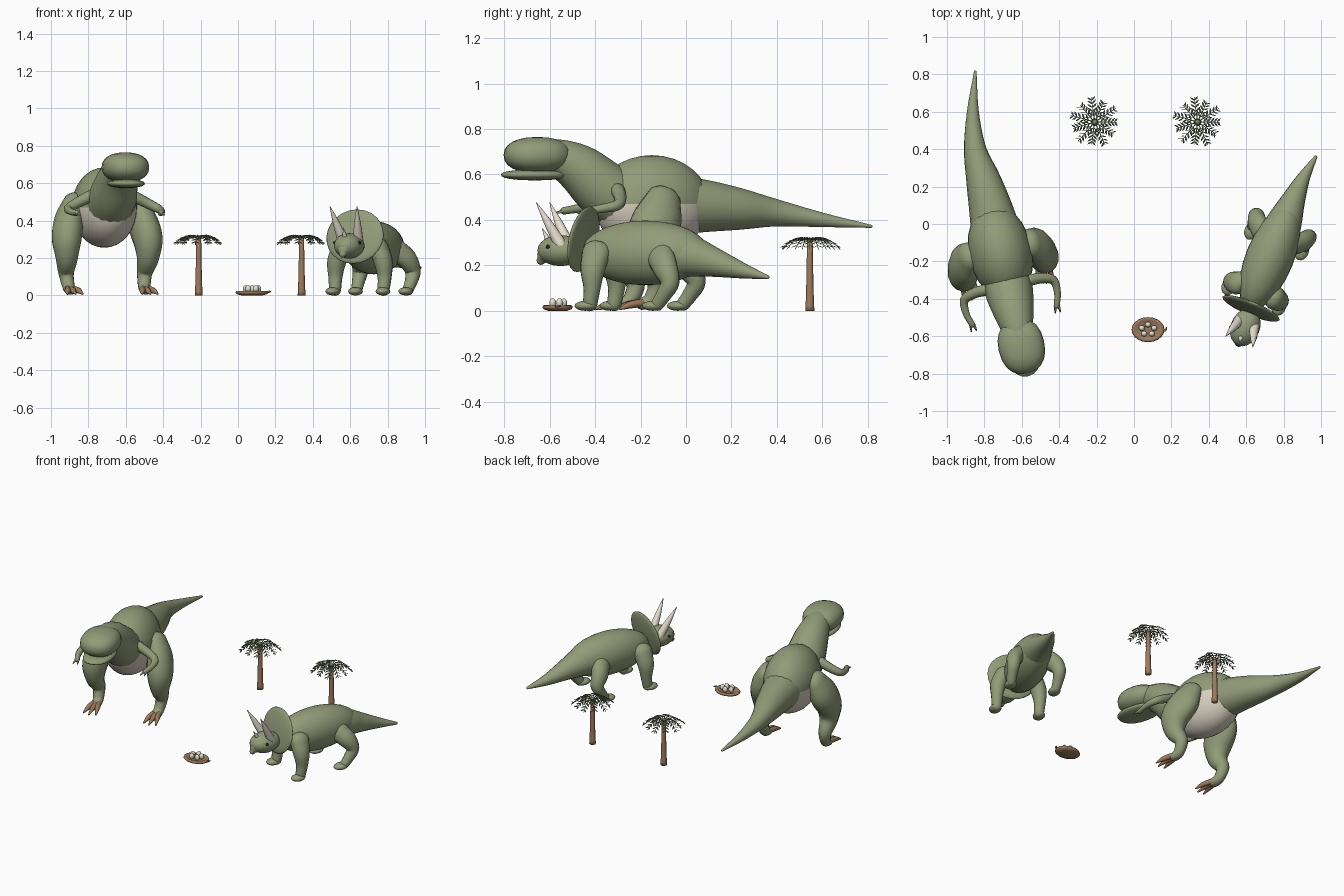
import bpy, bmesh, math
from math import sin, cos, pi, radians
from mathutils import Vector, Matrix

if "Cube" in bpy.data.objects:
    bpy.data.objects.remove(bpy.data.objects["Cube"])


def mat(name, c):
    m = bpy.data.materials.new(name)
    m.diffuse_color = (*c, 1)
    m.use_nodes = True
    m.node_tree.nodes["Principled BSDF"].inputs["Base Color"].default_value = m.diffuse_color
    return m


HIDE = mat("hide", (.29, .33, .19))
BELLY = mat("belly", (.68, .62, .52))
BONE = mat("bone", (.80, .75, .63))
BROWN = mat("brown", (.34, .20, .11))
LEAF = mat("leaf", (.20, .25, .13))
DARK = mat("dark", (.02, .02, .02))
FRAME = Matrix()          # placement of the group being built


def finish(name, bm, material):
    bmesh.ops.recalc_face_normals(bm, faces=bm.faces)
    me = bpy.data.meshes.new(name)
    bm.to_mesh(me)
    bm.free()
    me.transform(FRAME)
    me.materials.append(material)
    ob = bpy.data.objects.new(name, me)
    bpy.context.collection.objects.link(ob)
    for p in me.polygons:
        p.use_smooth = True
    return ob


def ball(name, c, s, material, tilt=0, seg=20, rings=12, bm=None, power=1):
    """Ellipsoid; power below 1 makes it boxier."""
    own = bm is None
    bm = bm or bmesh.new()
    vs = bmesh.ops.create_uvsphere(bm, u_segments=seg, v_segments=rings, radius=1)["verts"]
    for v in vs:
        v.co = [math.copysign(abs(q) ** power, q) if abs(q) > 1e-5 else 0 for q in v.co]
    M = Matrix.Translation(c) @ Matrix.Rotation(tilt, 4, 'X') @ Matrix.Diagonal((*s, 1))
    bmesh.ops.transform(bm, matrix=M, verts=vs)
    return finish(name, bm, material) if own else None


def sweep(bm, pts, n=14, sub=4, cap=True):
    """Swept tube: points are (x, y, z, radius[, second radius])."""
    P = [Vector((*p, p[3]) if len(p) == 4 else p) for p in pts]
    if len(P) > 2:
        Q = [P[0] * 2 - P[1]] + P + [P[-1] * 2 - P[-2]]
        S = []
        for i in range(1, len(Q) - 2):
            a, b, c, d = Q[i - 1:i + 3]
            for k in range(sub):
                t = k / sub
                S.append(.5 * (2 * b + (c - a) * t + (2 * a - 5 * b + 4 * c - d) * t * t
                               + (3 * b - a - 3 * c + d) * t ** 3))
        P = S + [P[-1]]
    C = [Vector(p[:3]) for p in P]
    T = [(C[min(i + 1, len(C) - 1)] - C[max(i - 1, 0)]).normalized() for i in range(len(C))]
    rows = [(C[i], T[i], P[i][3], P[i][4]) for i in range(len(C))]
    if cap:                                   # rounded ends
        for end in (0, -1):
            c, t, w, h = rows[end]
            s = -1 if end == 0 else 1
            ext = [(c + t * s * min(w, h) * sin(a), t, w * cos(a), h * cos(a))
                   for a in (.5, 1.0, 1.45)]
            rows = ext[::-1] + rows if end == 0 else rows + ext
    t0 = rows[0][1]
    side = Vector((1, 0, 0)) if abs(t0.x) < .9 else Vector((0, 0, 1))
    loops = []
    for c, t, w, h in rows:
        side = (side - t * side.dot(t)).normalized()
        up = t.cross(side)
        loops.append([bm.verts.new(c + side * w * cos(2 * pi * k / n) + up * h * sin(2 * pi * k / n))
                      for k in range(n)])
    for a, b in zip(loops, loops[1:]):
        for k in range(n):
            bm.faces.new((a[k], a[(k + 1) % n], b[(k + 1) % n], b[k]))
    bm.faces.new(loops[0])
    bm.faces.new(loops[-1])


def tube(name, pts, material=HIDE, **kw):
    bm = bmesh.new()
    sweep(bm, pts, **kw)
    return finish(name, bm, material)


def flip(s, pts):
    return [(p[0] * s, *p[1:]) for p in pts]


# ---- two-legged hunter ----
FRAME = Matrix.Translation((-.71, -.17, 0)) @ Matrix.Rotation(radians(12.6), 4, 'Z')
body = ball("hunter_body", (0, .02, .47), (.17, .26, .215), HIDE, seg=24, rings=16)
body.data.materials.append(BELLY)
for p in body.data.polygons:
    if p.center.z < .45 and p.normal.z < -.08:
        p.material_index = 1
tube("hunter_neck", [(0, -.10, .47, .13), (0, -.20, .535, .128), (0, -.30, .62, .11),
                     (0, -.39, .667, .088), (0, -.48, .685, .07)], n=18)
tube("hunter_tail", [(0, .08, .47, .14), (0, .27, .46, .115), (-.005, .42, .447, .092),
                     (-.012, .587, .43, .06), (.02, .784, .40, .032), (.079, .99, .372, .007)], n=18)
ball("hunter_head", (0, -.495, .685), (.124, .15, .08), HIDE, power=.88)
ball("hunter_jaw", (0, -.508, .598), (.096, .152, .024), HIDE, power=.9)
for s, side in ((-1, "left"), (1, "right")):
    tube(f"hunter_leg_{side}", flip(s, [
        (.168, .035, .49, .058, .08), (.20, .0, .40, .078, .11), (.222, -.05, .30, .08, .098),
        (.222, -.05, .20, .06, .065), (.215, -.005, .12, .042, .043), (.208, -.03, .05, .034, .034),
        (.205, -.07, .03, .034, .026)]))
    for k in (-1, 0, 1):
        x = .205 * s
        tube(f"hunter_toe_{side}", [(x + .015 * k, -.07, .035, .018), (x + .03 * k, -.13, .026, .016),
                                    (x + .042 * k, -.195 + .015 * abs(k), .008, .005)], BROWN, n=8)
    tube(f"hunter_arm_{side}", flip(s, [
        (.12, -.16, .53, .032), (.19, -.165, .495, .028), (.245, -.19, .465, .024),
        (.25, -.26, .45, .019), (.232, -.325, .44, .016)]), n=10)
    for k in (-1, 1):
        tube(f"hunter_finger_{side}", flip(s, [(.232 + .008 * k, -.325, .44, .009),
             (.23 + .014 * k, -.36, .43, .004)]), n=6)

# ---- horned grazer ----
FRAME = Matrix.Translation((.73, -.17, 0)) @ Matrix.Rotation(radians(-22.3), 4, 'Z')
ball("grazer_body", (0, -.01, .255), (.128, .30, .142), HIDE, seg=24, rings=16)
tube("grazer_tail", [(0, .10, .255, .11), (0, .21, .24, .092), (0, .32, .213, .065),
                     (.005, .45, .178, .036), (.023, .58, .148, .009)], n=16)
ball("grazer_frill", (.01, -.30, .315), (.165, .022, .148), HIDE, tilt=radians(-12), seg=24)
ball("grazer_head", (.02, -.405, .265), (.078, .105, .068), HIDE)
tube("grazer_beak", [(.02, -.44, .255, .052), (.02, -.48, .24, .038), (.02, -.497, .222, .02)], n=12)
tube("nose_horn", [(.02, -.455, .295, .018), (.02, -.49, .36, .002)], BONE, n=10)
for s, side in ((-1, "left"), (1, "right")):
    tube(f"brow_horn_{side}", [(.02 + .042 * s, -.38, .28, .029), (.02 + .06 * s, -.435, .38, .019),
                               (.02 + .078 * s, -.487, .475, .002)], BONE, n=12)
    ball(f"grazer_eye_{side}", (.02 + .072 * s, -.435, .282), (.009,) * 3, DARK, seg=10, rings=6)
    tube(f"front_leg_{side}", flip(s, [(.105, -.20, .26, .05, .065), (.135, -.205, .18, .05, .055),
         (.142, -.205, .10, .038, .038), (.14, -.215, .03, .032, .032)]))
    tube(f"back_leg_{side}", flip(s, [(.09, .10, .24, .05, .065), (.135, .14, .19, .05, .058),
         (.152, .17, .125, .042, .042), (.152, .14, .07, .034, .034), (.148, .11, .03, .03, .03)]))
    for y, part in ((-.235, "front"), (.085, "back")):
        ball(f"{part}_foot_{side}", (.145 * s, y, .022), (.038, .05, .022), HIDE, seg=14, rings=8)

# ---- palms ----
for px in (-.21, .34):
    FRAME = Matrix.Translation((px, .545, 0))
    tube("palm_trunk", [(0, 0, 0, .021), (0, 0, .1, .017), (0, 0, .31, .013)], BROWN, n=10, cap=False)
    bm = bmesh.new()
    ball("", (0, 0, .31), (.016, .016, .012), LEAF, seg=10, rings=6, bm=bm)
    N = 11
    for i in range(N):
        a = 2 * pi * i / N
        out, across = Vector((cos(a), sin(a), 0)), Vector((-sin(a), cos(a), 0))
        R = .135 if i % 2 else .12

        def spine(t):
            return out * R * t + Vector((0, 0, .31 + .075 * t - .115 * t * t))
        sweep(bm, [(*spine(t), .0035 - .0022 * t) for t in (0, .35, .7, 1)], n=5, sub=2, cap=False)
        for t in (.25, .42, .58, .73, .87):
            for s in (-1, 1):
                p = spine(t)
                d = (across * s * .8 + out * .7 + Vector((0, 0, -.4))) * (.04 - .016 * t)
                sweep(bm, [(*(p + d * u), .0055 * w, .0018 * w)
                           for u, w in ((0, .3), (.55, 1), (1, .1))], n=4, sub=1, cap=False)
    finish("palm_fronds", bm, LEAF)

# ---- nest with eggs ----
FRAME = Matrix.Translation((.075, -.565, 0))
bm = bmesh.new()
prof = [(0, 0), (.055, 0), (.08, .007), (.088, .015), (.084, .024), (.072, .025), (.06, .018), (0, .014)]
verts = [bm.verts.new((r, 0, z)) for r, z in prof]
edges = [bm.edges.new(e) for e in zip(verts, verts[1:])]
bmesh.ops.spin(bm, geom=verts + edges, axis=(0, 0, 1), cent=(0, 0, 0), angle=2 * pi, steps=20)
bmesh.ops.remove_doubles(bm, verts=bm.verts, dist=1e-4)
bmesh.ops.scale(bm, vec=(1, .76, 1), verts=bm.verts)
finish("nest", bm, BROWN)
tube("nest_twig", [(.07, 0, .016, .004), (.092, -.005, .02, .006), (.098, .012, .022, .003)], BROWN, n=6)
for i in range(5):
    a = 2 * pi * i / 5 + pi / 2
    ball("egg", (.035 * cos(a), .027 * sin(a), .035), (.016, .015, .02), BONE, seg=12, rings=8)
